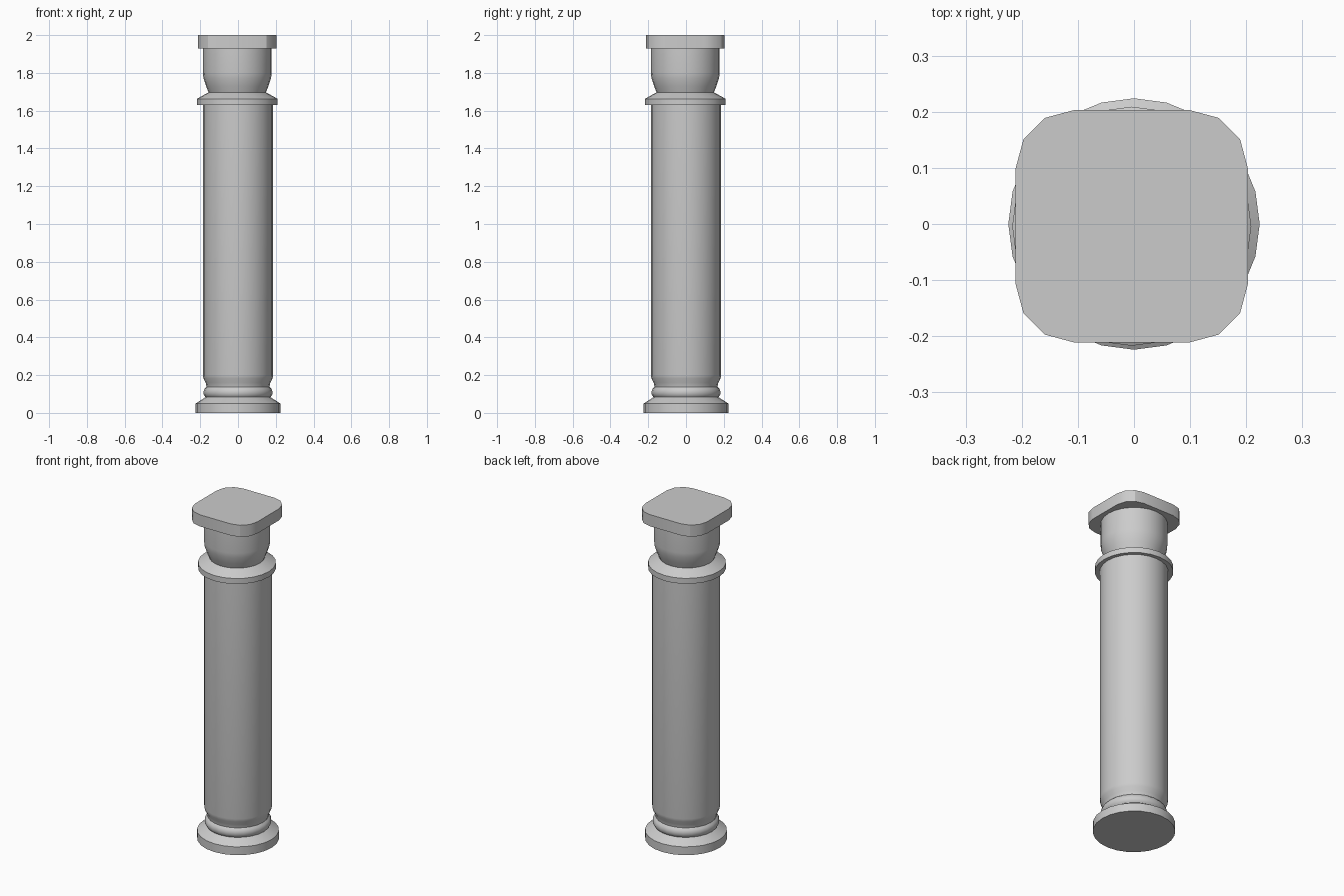
import bpy, bmesh, math

if "Cube" in bpy.data.objects:
    bpy.data.objects.remove(bpy.data.objects["Cube"])

SEGMENTS = 24
CAP_OFFSET = -0.004  # the capital sits slightly off the shaft axis


def finish(bm, name):
    bmesh.ops.recalc_face_normals(bm, faces=bm.faces)
    mesh = bpy.data.meshes.new(name)
    bm.to_mesh(mesh)
    bm.free()
    obj = bpy.data.objects.new(name, mesh)
    bpy.context.collection.objects.link(obj)
    bpy.ops.object.select_all(action='DESELECT')
    obj.select_set(True)
    bpy.context.view_layer.objects.active = obj
    bpy.ops.object.shade_smooth_by_angle(angle=math.radians(30))
    return obj


def lathe(name, profile, offset=0.0):
    """Turn (radius, z) points around the vertical axis, with capped ends."""
    bm = bmesh.new()
    rings = []
    for r, z in profile:
        angles = [2 * math.pi * i / SEGMENTS for i in range(SEGMENTS)]
        rings.append([bm.verts.new((offset + r * math.cos(a),
                                    offset + r * math.sin(a), z)) for a in angles])
    for low, high in zip(rings, rings[1:]):
        for i in range(SEGMENTS):
            j = (i + 1) % SEGMENTS
            bm.faces.new((low[i], low[j], high[j], high[i]))
    bm.faces.new(rings[0][::-1])
    bm.faces.new(rings[-1])
    return finish(bm, name)


# Round foot, torus moulding, flare and plain shaft
lathe("base_and_shaft", [
    (0.224, 0.0), (0.224, 0.05), (0.172, 0.083),
    (0.177, 0.09), (0.182, 0.10), (0.182, 0.115), (0.177, 0.128),
    (0.167, 0.138), (0.171, 0.16), (0.183, 0.182), (0.186, 0.20), (0.186, 1.635)])

# Collar ring and bell of the capital
lathe("capital", [
    (0.213, 1.63), (0.213, 1.663), (0.152, 1.697),
    (0.165, 1.73), (0.179, 1.772), (0.182, 1.80), (0.182, 1.93)], CAP_OFFSET)

# Square top slab with rounded corners
half, radius = 0.207, 0.104
bm = bmesh.new()
outline = []
for quarter in range(4):
    mid = math.radians(45 + 90 * quarter)
    cx = math.copysign(half - radius, math.cos(mid))
    cy = math.copysign(half - radius, math.sin(mid))
    for step in range(4):
        a = math.radians(90 * quarter + 30 * step)
        outline.append(bm.verts.new((CAP_OFFSET + cx + radius * math.cos(a),
                                     CAP_OFFSET + cy + radius * math.sin(a), 1.93)))
face = bm.faces.new(outline)
top = bmesh.ops.extrude_face_region(bm, geom=[face], use_keep_orig=True)
bmesh.ops.translate(bm, vec=(0, 0, 0.07),
                    verts=[v for v in top["geom"] if isinstance(v, bmesh.types.BMVert)])
finish(bm, "top_slab")
